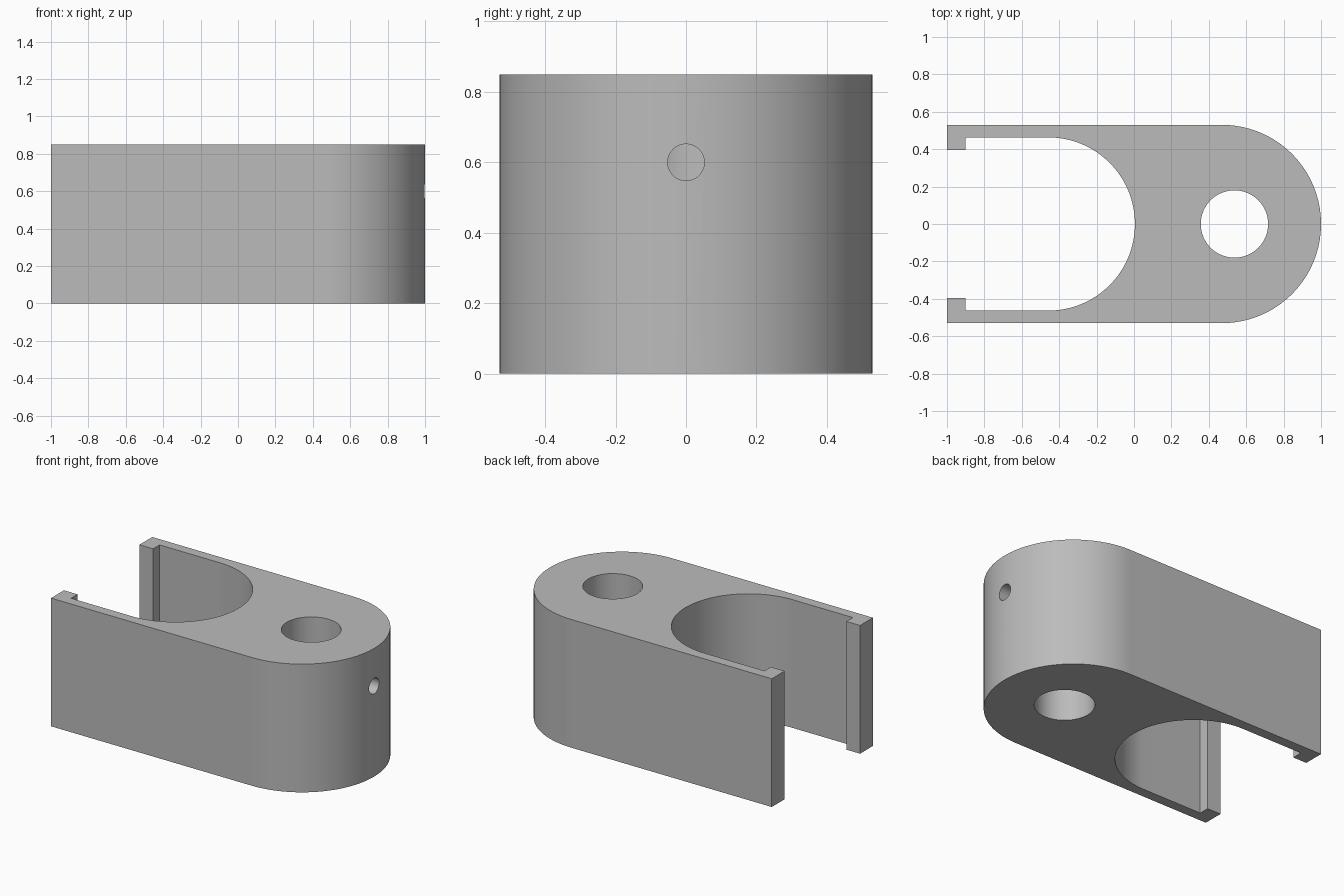
import bpy
from math import sin, cos, pi

HEIGHT = 0.85
OUTER_R = 0.53
INNER_R = 0.463

cube = bpy.data.objects.get("Cube")
if cube:
    bpy.data.objects.remove(cube, do_unlink=True)

grey = bpy.data.materials.new("plain_grey")
grey.use_nodes = True
colour = (0.5, 0.5, 0.5, 1)
grey.diffuse_color = colour
grey.node_tree.nodes["Principled BSDF"].inputs["Base Color"].default_value = colour


def half_round(cx, radius, steps=64):
    """Points of a half circle bulging to +x, from -y to +y."""
    angles = [-pi / 2 + pi * i / steps for i in range(steps + 1)]
    return [(cx + radius * cos(a), radius * sin(a)) for a in angles]


def prism(name, outline, height):
    """Extrude a counter-clockwise outline up from z = 0."""
    n = len(outline)
    verts = [(x, y, z) for z in (0, height) for x, y in outline]
    faces = [list(range(n))[::-1], list(range(n, 2 * n))]
    faces += [(i, (i + 1) % n, (i + 1) % n + n, i + n) for i in range(n)]
    mesh = bpy.data.meshes.new(name)
    mesh.from_pydata(verts, [], faces)
    mesh.materials.append(grey)
    obj = bpy.data.objects.new(name, mesh)
    bpy.context.collection.objects.link(obj)
    return obj


def drill(target, radius, depth, location, rotation=(0, 0, 0)):
    """Cut a round hole and discard the cutter."""
    bpy.ops.mesh.primitive_cylinder_add(vertices=64, radius=radius, depth=depth,
                                        location=location, rotation=rotation)
    cutter = bpy.context.object
    cutter.name = "hole_cutter"
    cutter.hide_render = True
    cutter.data.materials.append(grey)
    mod = target.modifiers.new("hole", 'BOOLEAN')
    mod.operation = 'DIFFERENCE'
    mod.solver = 'EXACT'
    mod.object = cutter
    graph = bpy.context.evaluated_depsgraph_get()
    cut_mesh = bpy.data.meshes.new_from_object(target.evaluated_get(graph))
    target.modifiers.clear()
    target.data = cut_mesh
    bpy.data.objects.remove(cutter, do_unlink=True)


# Clevis body: rounded nose, two thin arms with inward lips, round-ended slot
lip = [(-1, OUTER_R), (-1, 0.395), (-0.9, 0.395), (-0.9, INNER_R)]
outline = half_round(0.47, OUTER_R) + lip
outline += half_round(0.005 - INNER_R, INNER_R)[::-1]
outline += [(x, -y) for x, y in reversed(lip)]
body = prism("clevis_body", outline, HEIGHT)

# Vertical pin bore, then the set screw hole from the nose into the bore
drill(body, 0.18, 2, (0.537, 0, HEIGHT / 2))
drill(body, 0.052, 0.6, (0.85, 0, 0.6), (0, pi / 2, 0))

bpy.ops.object.select_all(action='DESELECT')
body.select_set(True)
bpy.context.view_layer.objects.active = body
bpy.ops.object.shade_smooth_by_angle(angle=pi / 6)
